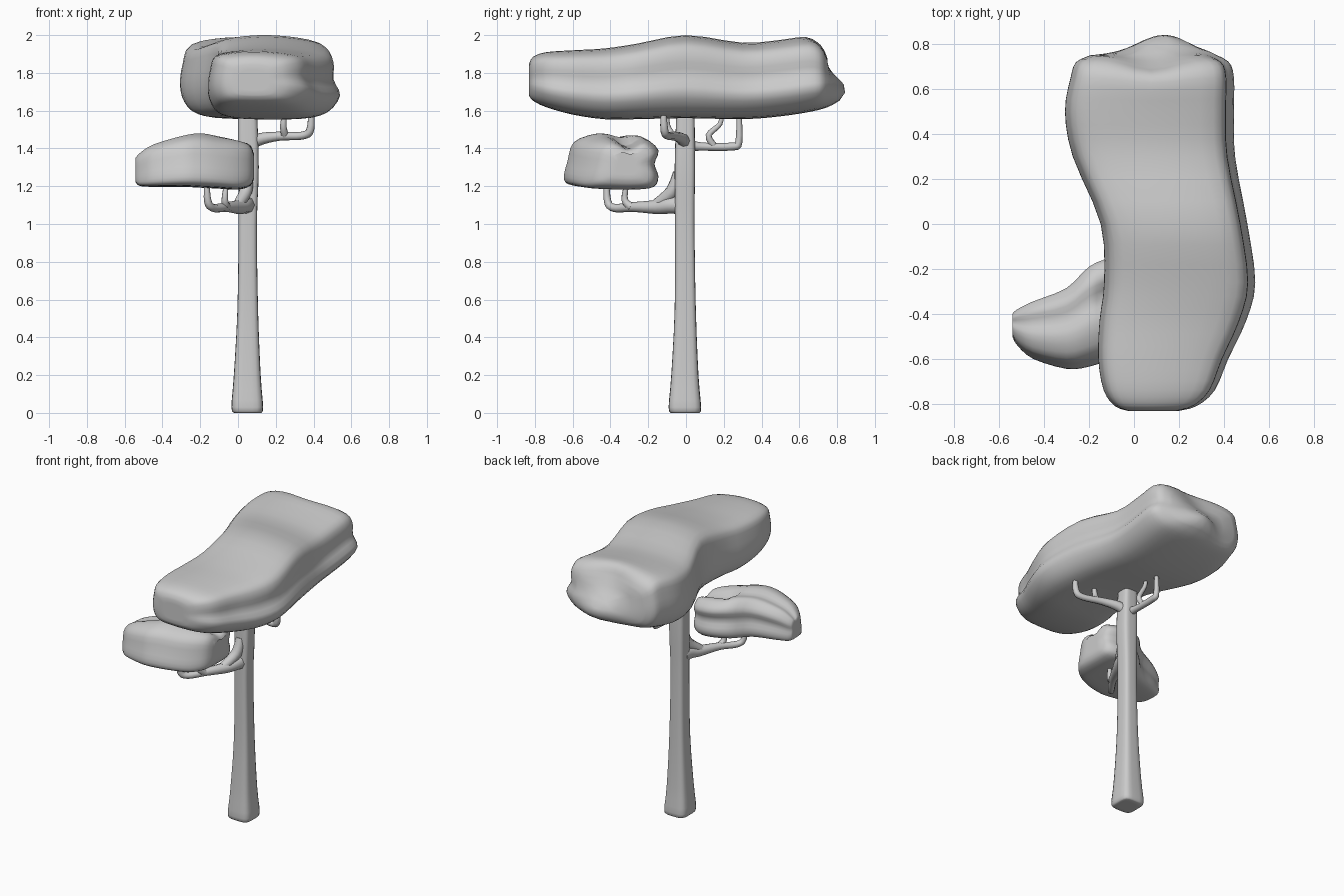
import bpy, bmesh
from math import exp
from mathutils import Vector


def spline(p0, p1, p2, p3, t):
    return tuple(0.5 * (2*b + (c-a)*t + (2*a-5*b+4*c-d)*t*t + (3*b-a-3*c+d)*t**3)
                 for a, b, c, d in zip(p0, p1, p2, p3))


def refine(pts, n, closed):
    k, out = len(pts), []
    for i in range(k if closed else k - 1):
        if closed:
            q = [pts[(i + j) % k] for j in (-1, 0, 1, 2)]
        else:
            q = [pts[min(max(i + j, 0), k - 1)] for j in (-1, 0, 1, 2)]
        out += [spline(*q, s / n) for s in range(n)]
    return out if closed else out + [tuple(pts[-1])]


def smooth(ob):
    bpy.ops.object.select_all(action='DESELECT')
    ob.select_set(True)
    bpy.context.view_layer.objects.active = ob
    bpy.ops.object.shade_smooth_by_angle(angle=0.9)


def loft(name, order, stations, profile, warp=None):
    """Skin a 0..1 profile over stations (s, a0, a1, b0, b1); order = where s, a, b land in xyz."""
    bm = bmesh.new()
    prof = refine(profile, 3, True)
    rings = []
    for s, a0, a1, b0, b1 in refine(stations, 3, False):
        ring = []
        for u, v in prof:
            co = Vector()
            co[order[0]], co[order[1]], co[order[2]] = s, a0 + u*(a1-a0), b0 + v*(b1-b0)
            ring.append(bm.verts.new(co))
        rings.append(ring)
    n = len(prof)
    for r, q in zip(rings, rings[1:]):
        for i in range(n):
            bm.faces.new((r[i], r[(i+1) % n], q[(i+1) % n], q[i]))
    # Caps: shrinking inner rings, closed by a fan
    for r in (rings[0], rings[-1]):
        mid = sum((v.co for v in r), Vector()) / n
        for k in (0.66, 0.33):
            inner = [bm.verts.new(mid + (v.co - mid) * k / (1 if k > 0.5 else 0.66)) for v in r]
            for i in range(n):
                bm.faces.new((r[i], r[(i+1) % n], inner[(i+1) % n], inner[i]))
            r = inner
        tip = bm.verts.new(mid)
        for i in range(n):
            bm.faces.new((r[i], r[(i+1) % n], tip))
    if warp:
        for v in bm.verts:
            v.co += Vector(warp(*v.co))
    bmesh.ops.recalc_face_normals(bm, faces=bm.faces)
    me = bpy.data.meshes.new(name)
    bm.to_mesh(me)
    bm.free()
    ob = bpy.data.objects.new(name, me)
    bpy.context.collection.objects.link(ob)
    smooth(ob)


def branch(name, *paths):
    """Tapered tubes; each path point is (x, y, z, radius)."""
    cu = bpy.data.curves.new(name, 'CURVE')
    cu.dimensions = '3D'
    cu.bevel_depth = 1
    cu.bevel_resolution = 2
    cu.use_fill_caps = True
    for path in paths:
        pts = refine(path, 4, False)
        sp = cu.splines.new('POLY')
        sp.points.add(len(pts) - 1)
        for p, (x, y, z, r) in zip(sp.points, pts):
            p.co, p.radius = (x, y, z, 1), r
    ob = bpy.data.objects.new(name, cu)
    bpy.context.collection.objects.link(ob)
    bpy.ops.object.select_all(action='DESELECT')
    ob.select_set(True)
    bpy.context.view_layer.objects.active = ob
    bpy.ops.object.convert(target='MESH')
    smooth(bpy.context.object)


def bump(x, c, w):
    return exp(-((x - c) / w) ** 2)


# Trunk: rounded square, flared at the foot
square = [(0.07, 0.07), (0.5, 0), (0.93, 0.07), (1, 0.5),
          (0.93, 0.93), (0.5, 1), (0.07, 0.93), (0, 0.5)]
loft("trunk", (2, 0, 1), [
    (0, -0.02, 0.122, -0.08, 0.07), (0.03, -0.035, 0.133, -0.092, 0.08),
    (0.2, -0.022, 0.12, -0.078, 0.066), (0.55, -0.003, 0.106, -0.06, 0.052),
    (1.0, 0.003, 0.1, -0.058, 0.045), (1.3, 0, 0.11, -0.06, 0.048),
    (1.62, 0, 0.1, -0.05, 0.045)], square)


# Large upper foliage slab: soft waist groove, low lobe pushed out at the back
def back_lobe(x, y, z):
    f = min(max((y - 0.5) / 0.24, 0), 1)
    low = 0.095 * bump(x, 0.13, 0.16) * bump(z, 1.71, 0.09)
    notch = 0.05 * bump(x, 0.08, 0.14) * bump(z, 1.93, 0.1)
    return 0, f * (low - notch), 0


slab = [(0.3, 0.02), (0.7, 0.02), (0.9, 0.1), (1, 0.32), (0.95, 0.53), (0.95, 0.75),
        (0.88, 0.91), (0.6, 0.99), (0.3, 0.99), (0.08, 0.91), (0.03, 0.7),
        (0.01, 0.42), (0.04, 0.2), (0.12, 0.07)]
loft("upper_foliage", (1, 0, 2), [
    (-0.832, -0.03, 0.2, 1.68, 1.845), (-0.81, -0.09, 0.28, 1.65, 1.885),
    (-0.74, -0.14, 0.36, 1.615, 1.91), (-0.6, -0.165, 0.42, 1.575, 1.92),
    (-0.43, -0.16, 0.5, 1.55, 1.93), (-0.26, -0.14, 0.54, 1.55, 1.955),
    (0.0, -0.155, 0.505, 1.555, 2.0), (0.3, -0.28, 0.45, 1.55, 1.96),
    (0.5, -0.315, 0.445, 1.565, 1.975), (0.65, -0.29, 0.445, 1.59, 1.99),
    (0.72, -0.265, 0.42, 1.615, 1.955), (0.75, -0.2, 0.34, 1.65, 1.9)], slab, back_lobe)

# Small lower foliage, two humps growing towards the inner end
humped = [(0.3, 0.02), (0.7, 0.01), (0.94, 0.06), (1, 0.25), (0.95, 0.5), (1, 0.75),
          (0.84, 0.96), (0.63, 0.93), (0.4, 1), (0.13, 0.85), (0.05, 0.5),
          (0, 0.2), (0.06, 0.06)]
loft("lower_foliage", (0, 1, 2), [
    (-0.542, -0.5, -0.4, 1.22, 1.35), (-0.52, -0.54, -0.38, 1.2, 1.375),
    (-0.45, -0.6, -0.345, 1.195, 1.42), (-0.3, -0.645, -0.285, 1.195, 1.465),
    (-0.2, -0.635, -0.19, 1.19, 1.48), (-0.1, -0.6, -0.15, 1.185, 1.465),
    (0.0, -0.54, -0.15, 1.18, 1.45), (0.065, -0.47, -0.18, 1.2, 1.43),
    (0.085, -0.4, -0.24, 1.24, 1.38)], humped,
    lambda x, y, z: (0, 0, -0.035 * bump(y, -0.32, 0.06) * (z > 1.38) * (x > -0.15)))

# Antler-like branches: a main arm and one spur each
branch("lower_branch",
       [(0.045, -0.02, 1.1, 0.05), (0.035, -0.08, 1.1, 0.045), (0.005, -0.15, 1.09, 0.038),
        (-0.06, -0.28, 1.09, 0.026), (-0.13, -0.38, 1.085, 0.022),
        (-0.16, -0.415, 1.12, 0.02), (-0.165, -0.42, 1.23, 0.013)],
       [(-0.06, -0.29, 1.09, 0.024), (-0.07, -0.325, 1.13, 0.018), (-0.06, -0.31, 1.23, 0.012)],
       [(0.05, -0.04, 1.27, 0.03), (0.04, -0.075, 1.17, 0.036), (0, -0.16, 1.1, 0.03)])
branch("right_branch",
       [(0.06, 0, 1.42, 0.035), (0.12, -0.02, 1.45, 0.032), (0.22, -0.06, 1.465, 0.024),
        (0.34, -0.1, 1.468, 0.021), (0.383, -0.115, 1.5, 0.022), (0.387, -0.12, 1.61, 0.014)],
       [(0.25, -0.07, 1.465, 0.022), (0.24, -0.1, 1.52, 0.018), (0.25, -0.1, 1.61, 0.012)])
branch("back_branch",
       [(0.05, 0, 1.42, 0.035), (0.05, 0.08, 1.41, 0.022), (0.05, 0.24, 1.41, 0.021),
        (0.05, 0.28, 1.435, 0.019), (0.05, 0.28, 1.6, 0.013)],
       [(0.05, 0.15, 1.41, 0.019), (0.06, 0.12, 1.47, 0.017), (0.06, 0.18, 1.53, 0.014),
        (0.06, 0.19, 1.6, 0.011)])
